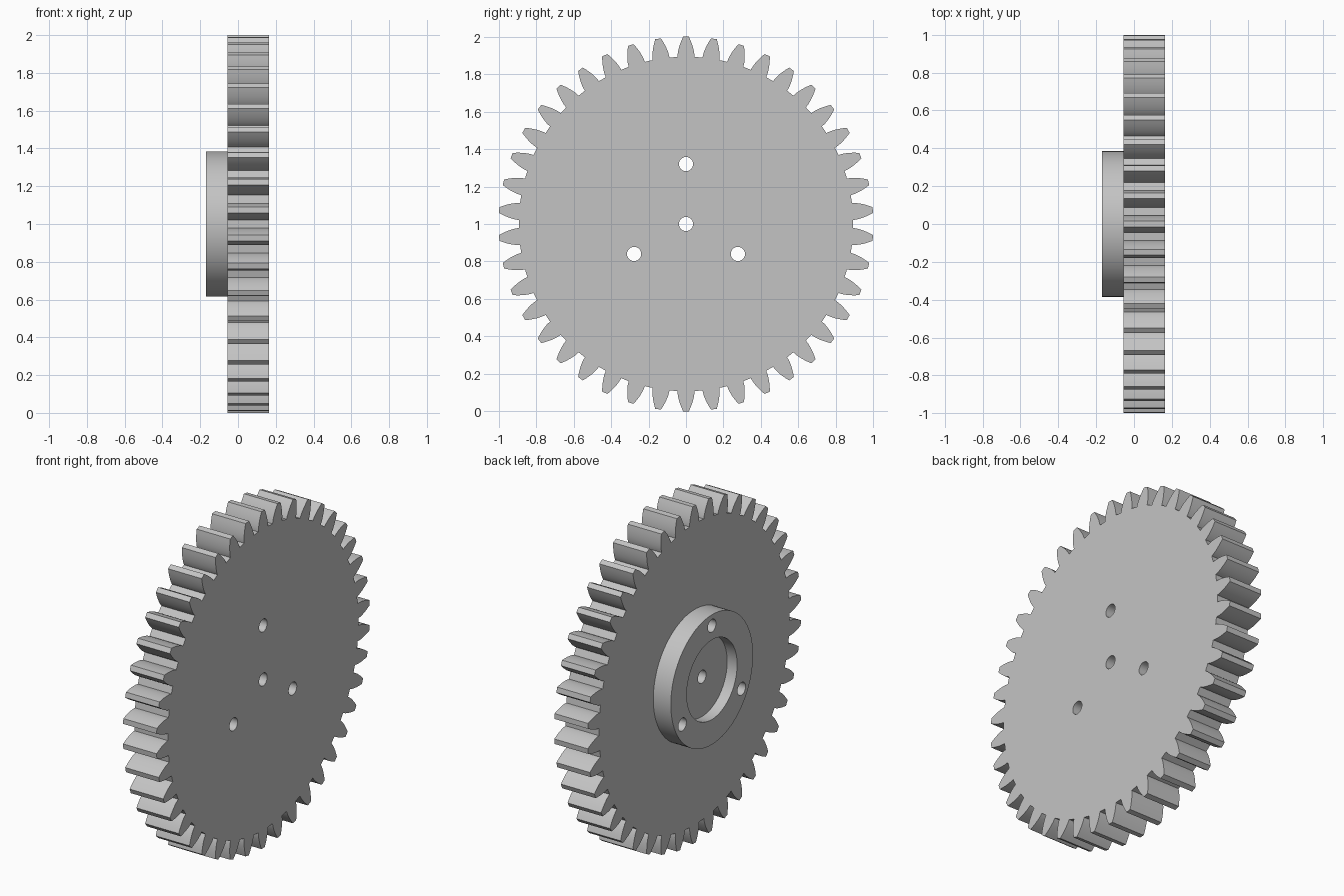
import bpy, bmesh
from math import acos, cos, pi, radians, sin, sqrt, tan
from mathutils import Matrix

if "Cube" in bpy.data.objects:
    bpy.data.objects.remove(bpy.data.objects["Cube"])

TEETH = 42
TIP, ROOT = 1.0, 0.893
PITCH = TIP * TEETH / (TEETH + 2)
BASE = PITCH * cos(radians(20))
HOLE = 0.038
BOLT_CIRCLE = 0.32

grey = bpy.data.materials.new("plain grey")
grey.use_nodes = True
colour = (0.55, 0.55, 0.55, 1)
grey.diffuse_color = colour
grey.node_tree.nodes["Principled BSDF"].inputs["Base Color"].default_value = colour


def polar(r, a):
    return r * cos(a), r * sin(a)


def circle(r, centre=(0, 0), n=64):
    return [(centre[0] + r * cos(2 * pi * i / n), centre[1] + r * sin(2 * pi * i / n))
            for i in range(n)]


def half_angle(r):
    """Half the angular width of an involute tooth at radius r."""
    def involute(a):
        return tan(a) - a
    return pi / (2 * TEETH) + involute(radians(20)) - involute(acos(min(1, BASE / r))) - 0.002


def gear_outline():
    steps = 6
    radii = [ROOT] + [BASE + (TIP - BASE) * i / steps for i in range(steps + 1)]
    points = []
    for k in range(TEETH):
        mid = pi / 2 + 2 * pi * k / TEETH
        points += [polar(r, mid - half_angle(r)) for r in radii]
        points += [polar(r, mid + half_angle(r)) for r in reversed(radii)]
    return points


def plate(name, loops, x0, x1):
    """Extrude an outline with holes along x, from x0 to x1."""
    curve = bpy.data.curves.new(name, "CURVE")
    curve.dimensions = "2D"
    curve.fill_mode = "BOTH"
    curve.extrude = (x1 - x0) / 2
    for loop in loops:
        spline = curve.splines.new("POLY")
        spline.points.add(len(loop) - 1)
        for p, (u, v) in zip(spline.points, loop):
            p.co = (u, v, 0, 1)
        spline.use_cyclic_u = True
    obj = bpy.data.objects.new(name, curve)
    bpy.context.collection.objects.link(obj)
    bpy.ops.object.select_all(action="DESELECT")
    obj.select_set(True)
    bpy.context.view_layer.objects.active = obj
    bpy.ops.object.convert(target="MESH")
    obj = bpy.context.view_layer.objects.active

    # Stand the plate upright, then weld caps to walls
    turn = Matrix(((0, 0, 1, (x0 + x1) / 2), (1, 0, 0, 0), (0, 1, 0, 1), (0, 0, 0, 1)))
    bm = bmesh.new()
    bm.from_mesh(obj.data)
    bm.transform(turn)
    bmesh.ops.remove_doubles(bm, verts=bm.verts, dist=0.0001)
    bmesh.ops.recalc_face_normals(bm, faces=bm.faces)
    bm.to_mesh(obj.data)
    bm.free()
    obj.data.materials.clear()
    obj.data.materials.append(grey)
    bpy.ops.object.shade_smooth_by_angle(angle=radians(20))
    return obj


shaft_hole = circle(HOLE, n=32)
bolt_holes = [circle(HOLE, polar(BOLT_CIRCLE, pi / 2 + 2 * pi * k / 3), 32) for k in range(3)]

# Toothed wheel
plate("gear_wheel", [gear_outline(), shaft_hole] + bolt_holes, -0.055, 0.165)
# Raised collar and the sunken floor inside it
plate("hub_collar", [circle(0.385, n=96), circle(0.236, n=96)] + bolt_holes, -0.17, -0.055)
plate("hub_floor", [circle(0.236, n=96), shaft_hole], -0.105, -0.055)
